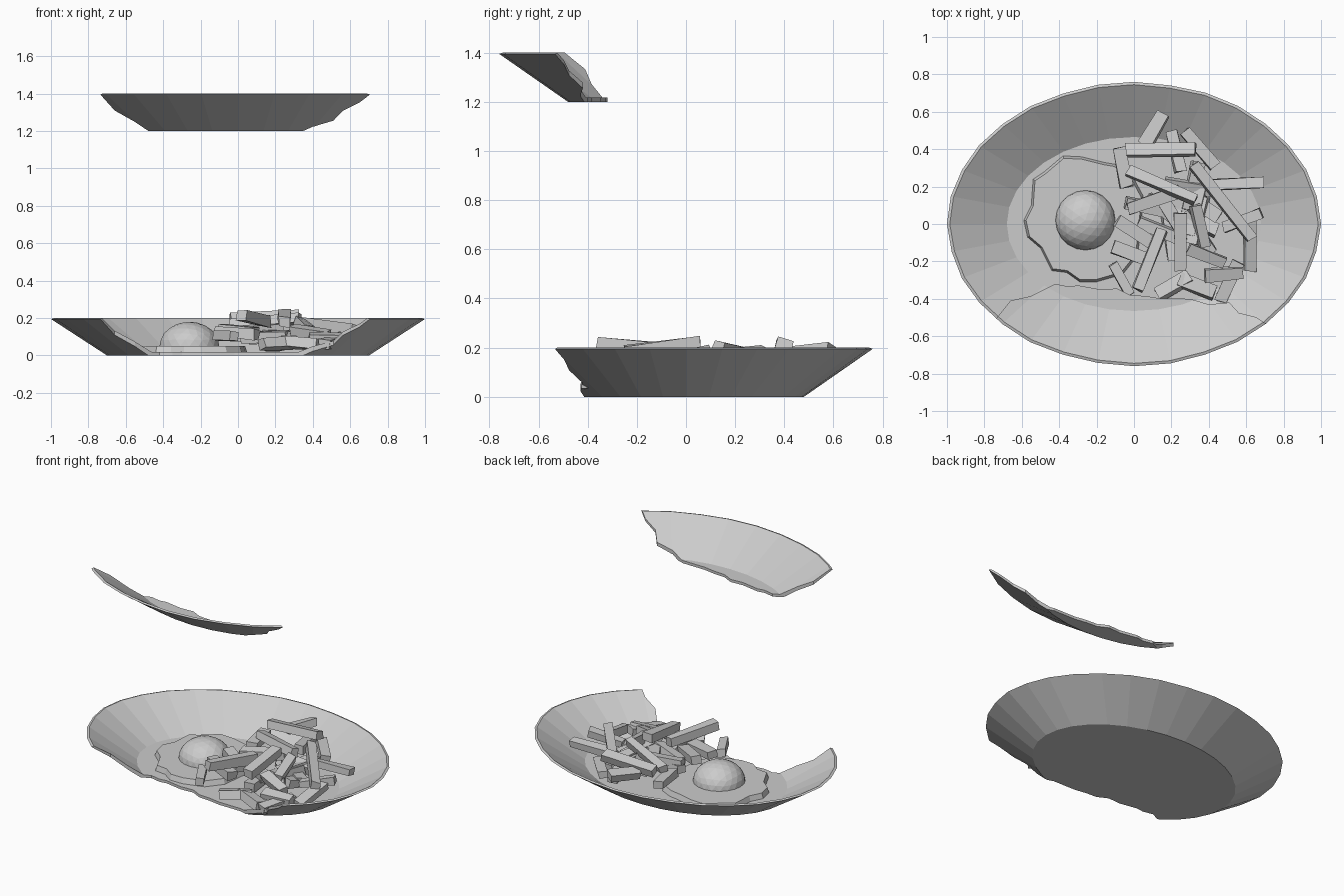
import bpy, bmesh, math, random
from mathutils import Vector, Matrix

if "Cube" in bpy.data.objects:
    bpy.data.objects.remove(bpy.data.objects["Cube"])

random.seed(7)


def make_object(name, bm):
    bmesh.ops.recalc_face_normals(bm, faces=bm.faces)
    mesh = bpy.data.meshes.new(name)
    bm.to_mesh(mesh)
    bm.free()
    ob = bpy.data.objects.new(name, mesh)
    bpy.context.collection.objects.link(ob)
    return ob


def prism(bm, points, z0, z1, inset=1.0, centre=(0, 0)):
    low = [bm.verts.new((x, y, z0)) for x, y in points]
    cx, cy = centre
    top = [bm.verts.new((cx + (x - cx) * inset, cy + (y - cy) * inset, z1)) for x, y in points]
    n = len(points)
    bm.faces.new(low[::-1])
    bm.faces.new(top)
    for i in range(n):
        j = (i + 1) % n
        bm.faces.new((low[i], low[j], top[j], top[i]))


def plate_mesh(name):
    # closed elliptical shell: outer base, outer rim, inner rim, inner floor
    rng = random.Random(3)
    bm = bmesh.new()
    n = 32
    chip = [rng.uniform(0, 0.007) for _ in range(n)]
    rings = []
    for rx, ry, z in [(0.70, 0.48, 0), (1.0, 0.76, 0.195), (0.985, 0.745, 0.2), (0.68, 0.465, 0.018)]:
        ring = []
        for i in range(n):
            a = math.tau * i / n
            c = chip[i] if z > 0.1 and i % 8 else 0
            ring.append(bm.verts.new((rx * math.cos(a) * (1 - c), ry * math.sin(a) * (1 - c), z)))
        rings.append(ring)
    for a, b in zip(rings, rings[1:]):
        for i in range(n):
            j = (i + 1) % n
            bm.faces.new((a[i], a[j], b[j], b[i]))
    bm.faces.new(rings[0][::-1])
    bm.faces.new(rings[-1])
    return make_object(name, bm)


# Fracture line across the front of the plate
crack = [(-1.2, -0.56), (-0.74, -0.51), (-0.66, -0.41), (-0.55, -0.385), (-0.42, -0.32),
         (-0.35, -0.335), (-0.3, -0.328), (-0.18, -0.35), (-0.09, -0.345), (-0.02, -0.38),
         (0.06, -0.385), (0.14, -0.398), (0.3, -0.4), (0.4, -0.43), (0.51, -0.42),
         (0.56, -0.475), (0.65, -0.497), (0.7, -0.53), (1.2, -0.56)]
bm = bmesh.new()
prism(bm, [(-1.2, -1.2), (1.2, -1.2)] + crack[::-1], -0.5, 0.7)
cutter = make_object("crack_cutter", bm)
cutter.hide_render = True

# Broken plate and its lifted shard
plate = plate_mesh("plate")
shard = plate_mesh("plate_shard")
for ob, op in ((plate, 'DIFFERENCE'), (shard, 'INTERSECT')):
    mod = ob.modifiers.new("crack", 'BOOLEAN')
    mod.operation = op
    mod.solver = 'EXACT'
    mod.object = cutter
    bpy.context.view_layer.objects.active = ob
    bpy.ops.object.modifier_apply(modifier=mod.name)
bpy.data.objects.remove(cutter)
shard.location.z = 1.2

# Egg white
white = [(-0.38, 0.365), (-0.48, 0.28), (-0.54, 0.24), (-0.55, 0.1), (-0.59, 0.02), (-0.57, -0.07),
         (-0.5, -0.13), (-0.44, -0.25), (-0.36, -0.26), (-0.29, -0.31), (-0.2, -0.31), (-0.06, -0.27),
         (0.02, -0.17), (0.04, 0.0), (0.05, 0.15), (-0.02, 0.28), (-0.1, 0.32), (-0.16, 0.33), (-0.28, 0.36)]
bm = bmesh.new()
prism(bm, white, 0.016, 0.052, 0.96, (-0.27, 0.02))
make_object("egg_white", bm)

# Egg yolk
bm = bmesh.new()
bmesh.ops.create_icosphere(bm, subdivisions=3, radius=1,
                           matrix=Matrix.Translation((-0.26, 0.02, 0.05)) @ Matrix.Diagonal((0.16, 0.16, 0.13, 1)))
cut = bm.verts[:] + bm.edges[:] + bm.faces[:]
bmesh.ops.bisect_plane(bm, geom=cut, plane_co=(0, 0, 0.045), plane_no=(0, 0, 1), clear_inner=True)
bmesh.ops.holes_fill(bm, edges=[e for e in bm.edges if e.is_boundary])
make_object("egg_yolk", bm)

# Fries: x, y, z of both ends
fries = [(-0.04, 0.39, 0.20, 0.33, 0.40, 0.21), (0.16, 0.59, 0.19, 0.06, 0.42, 0.17),
         (-0.03, 0.29, 0.17, 0.33, 0.13, 0.20), (0.32, 0.32, 0.17, 0.63, -0.08, 0.13),
         (0.42, 0.21, 0.13, 0.69, 0.22, 0.13), (0.15, -0.03, 0.18, 0.02, -0.35, 0.21),
         (0.25, 0.06, 0.22, 0.25, -0.25, 0.18), (-0.09, 0.02, 0.14, 0.09, -0.10, 0.12),
         (0.29, -0.13, 0.14, 0.48, -0.21, 0.11), (0.56, -0.20, 0.08, 0.46, -0.41, 0.06),
         (0.62, 0.02, 0.11, 0.62, -0.25, 0.07), (0.27, 0.50, 0.13, 0.43, 0.31, 0.11),
         (-0.03, 0.08, 0.13, 0.24, 0.17, 0.15), (-0.11, -0.21, 0.11, -0.02, -0.38, 0.10),
         (0.24, -0.30, 0.07, 0.43, -0.37, 0.06), (0.13, -0.38, 0.06, 0.30, -0.28, 0.07),
         (0.68, 0.06, 0.14, 0.48, -0.02, 0.09), (-0.08, 0.41, 0.12, -0.04, 0.20, 0.12),
         (0.20, 0.50, 0.12, 0.25, 0.28, 0.14), (-0.11, -0.12, 0.13, 0.10, -0.20, 0.11),
         (0.33, 0.10, 0.18, 0.38, -0.12, 0.13), (0.38, -0.28, 0.10, 0.58, -0.26, 0.09)]
# Lower layer hidden inside the heap
for _ in range(14):
    a, r, t = random.uniform(0, math.tau), random.uniform(0.05, 0.22), random.uniform(0, math.pi)
    x, y = 0.27 + r * math.cos(a), 0.03 + 1.1 * r * math.sin(a)
    dx, dy = 0.13 * math.cos(t), 0.13 * math.sin(t)
    z = random.uniform(0.06, 0.12)
    fries.append((x - dx, y - dy, z, x + dx, y + dy, z + random.uniform(-0.02, 0.03)))

bm = bmesh.new()
for f in fries:
    p, q = Vector(f[:3]), Vector(f[3:])
    d = q - p
    rot = d.to_track_quat('X', 'Z').to_matrix().to_4x4()
    roll = Matrix.Rotation(random.uniform(-0.3, 0.3), 4, 'X')
    size = Matrix.Diagonal((d.length, random.uniform(0.055, 0.07), random.uniform(0.045, 0.06), 1))
    made = bmesh.ops.create_cube(bm, size=1, matrix=Matrix.Translation((p + q) / 2) @ rot @ roll @ size)
    for v in made["verts"]:
        v.co += Vector([random.uniform(-0.006, 0.006) for _ in range(3)])
        v.co.z = max(v.co.z, 0.02)
make_object("fries", bm)
